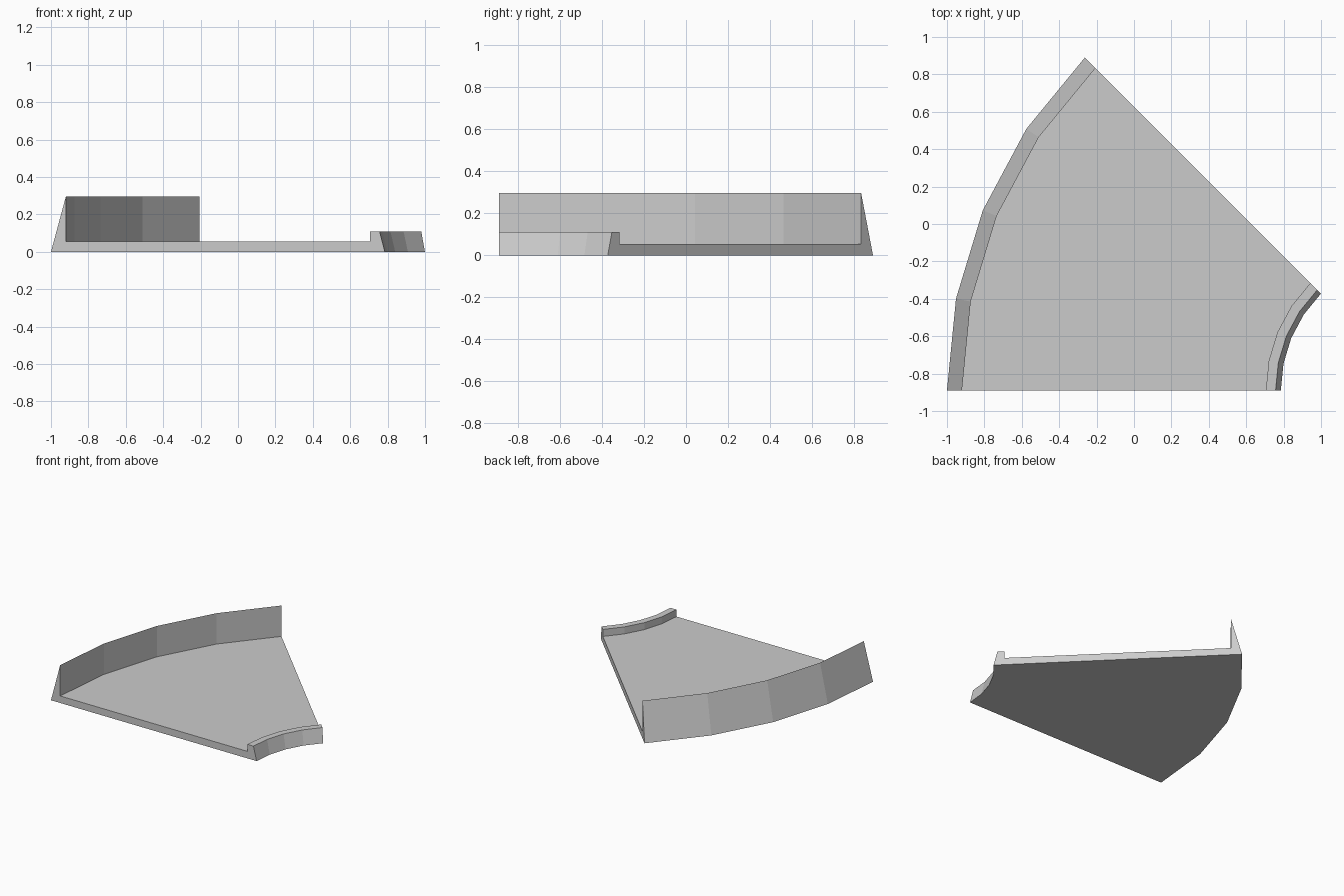
import bpy, bmesh, math
from mathutils import Vector, Matrix

cube = bpy.data.objects.get("Cube")
if cube:
    bpy.data.objects.remove(cube, do_unlink=True)

# Plain grey material
grey = bpy.data.materials.new("plain_grey")
grey.use_nodes = True
colour = (0.6, 0.6, 0.6, 1)
grey.diffuse_color = colour
grey.node_tree.nodes["Principled BSDF"].inputs["Base Color"].default_value = colour

# Cross-section as (radius, height): sloped outer wall, floor, low inner kerb
profile = [(2.517, 0), (2.437, 0.297), (2.437, 0.055), (0.812, 0.055),
           (0.812, 0.11), (0.76, 0.11), (0.732, 0)]
centre = Vector((1.517, -0.89, 0))
sweep, steps = math.radians(45), 4

# Sweep the section through an eighth of a turn
bm = bmesh.new()
rings = []
for i in range(steps + 1):
    turn = Matrix.Rotation(-sweep * i / steps, 3, 'Z')
    rings.append([bm.verts.new(centre + turn @ Vector((-r, 0, z))) for r, z in profile])
n = len(profile)
for a, b in zip(rings, rings[1:]):
    for j in range(n):
        k = (j + 1) % n
        bm.faces.new((a[j], a[k], b[k], b[j]))

# Close both ends
bm.faces.new(rings[0])
bm.faces.new(rings[-1][::-1])
bmesh.ops.recalc_face_normals(bm, faces=bm.faces)

mesh = bpy.data.meshes.new("curved_track_section")
bm.to_mesh(mesh)
bm.free()
mesh.materials.append(grey)
track = bpy.data.objects.new("curved_track_section", mesh)
bpy.context.collection.objects.link(track)
